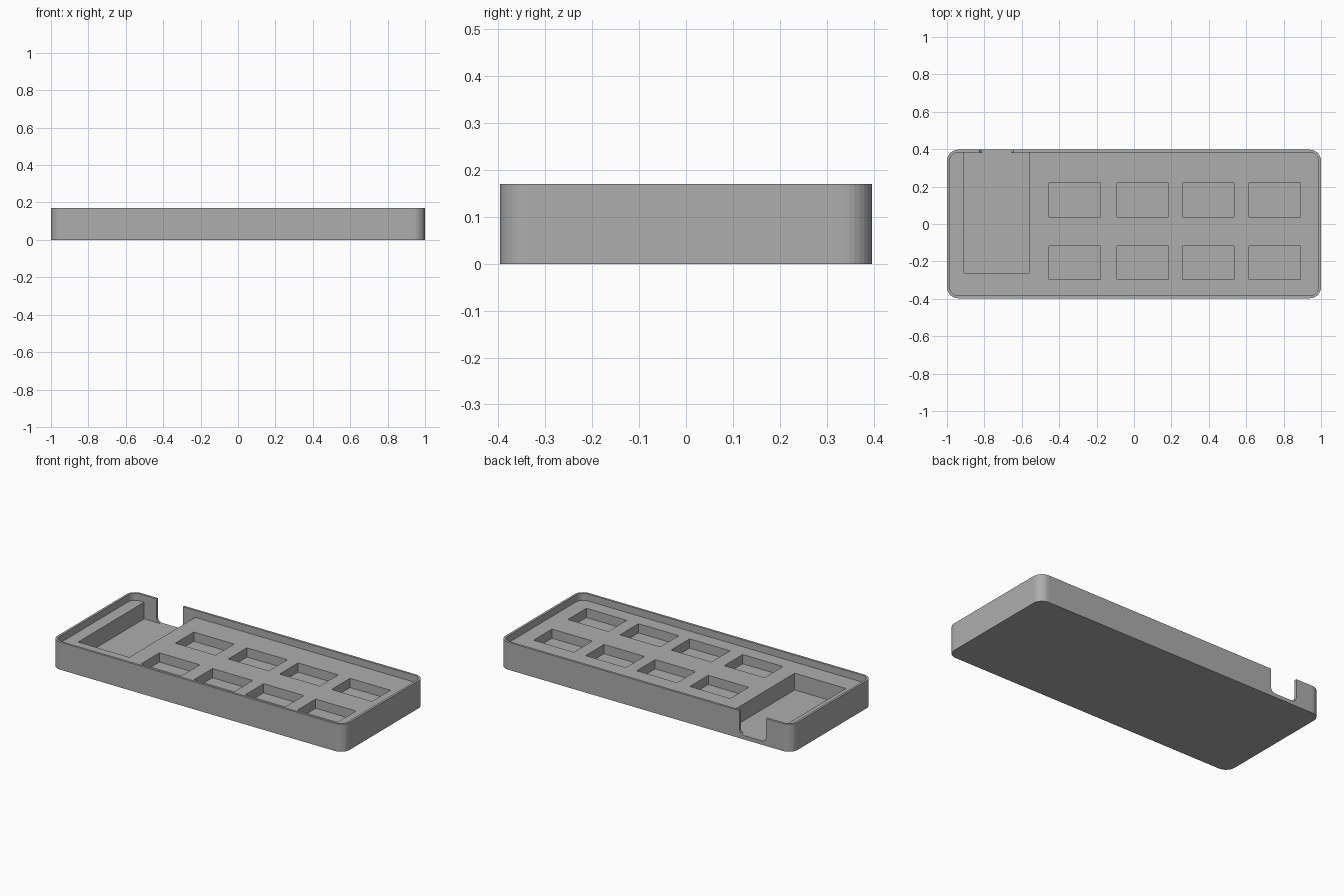
import bpy, bmesh, math

if "Cube" in bpy.data.objects:
    bpy.data.objects.remove(bpy.data.objects["Cube"])

W, D, H = 1.0, 0.397, 0.17          # half width, half depth, height
WALL, DECK, FLOOR, CELL = 0.014, 0.127, 0.024, 0.07

grey = bpy.data.materials.new("plain grey")
grey.diffuse_color = (0.42, 0.42, 0.42, 1)
grey.use_nodes = True
grey.node_tree.nodes["Principled BSDF"].inputs["Base Color"].default_value = grey.diffuse_color


def rounded(x0, x1, y0, y1, r, n=8):
    """Rounded rectangle outline, counter-clockwise."""
    pts = []
    for i, (cx, cy) in enumerate([(x1 - r, y1 - r), (x0 + r, y1 - r),
                                  (x0 + r, y0 + r), (x1 - r, y0 + r)]):
        for k in range(n + 1 if r else 1):
            a = math.pi / 2 * (i + k / n)
            pts.append((cx + r * math.cos(a), cy + r * math.sin(a)))
    return pts


def prism(name, outline, lo, hi, place=lambda u, v, w: (u, v, w)):
    """Extrude an outline between two levels."""
    bm = bmesh.new()
    face = bm.faces.new([bm.verts.new(place(u, v, lo)) for u, v in outline])
    top = bmesh.ops.extrude_face_region(bm, geom=[face])["geom"]
    for v in [g for g in top if isinstance(g, bmesh.types.BMVert)]:
        a, b = place(0, 0, lo), place(0, 0, hi)
        v.co.x += b[0] - a[0]
        v.co.y += b[1] - a[1]
        v.co.z += b[2] - a[2]
    bmesh.ops.recalc_face_normals(bm, faces=bm.faces)
    me = bpy.data.meshes.new(name)
    bm.to_mesh(me)
    bm.free()
    me.materials.append(grey)
    ob = bpy.data.objects.new(name, me)
    bpy.context.collection.objects.link(ob)
    return ob


def cut(body, cutter):
    """Subtract a helper solid, then discard it."""
    mod = body.modifiers.new("cut", 'BOOLEAN')
    mod.operation, mod.solver, mod.object = 'DIFFERENCE', 'EXACT', cutter
    bpy.context.view_layer.objects.active = body
    bpy.ops.object.modifier_apply(modifier=mod.name)
    bpy.data.objects.remove(cutter)


# Solid tray body
tray = prism("tray", rounded(-W, W, -D, D, 0.06), 0, H)

# Shallow recess that leaves a thin lip
cut(tray, prism("lip_recess", rounded(-W + WALL, W - WALL, -D + WALL, D - WALL, 0.046),
                DECK, H + 0.1))

# Large compartment on the left, reaching the back wall
cut(tray, prism("large_pocket", rounded(-0.91, -0.56, -0.262, D - WALL, 0), FLOOR, H + 0.05))

# Eight small compartments in two rows
for x in (-0.455, -0.092, 0.258, 0.614):
    for y in (-0.298, 0.038):
        cut(tray, prism("small_pocket", rounded(x, x + 0.276, y, y + 0.18, 0), CELL, H + 0.05))

# Notch with rounded lower corners through the back wall
cut(tray, prism("cable_notch", rounded(-0.825, -0.645, FLOOR, H + 0.2, 0.03),
                D - WALL - 0.02, D + 0.1, lambda u, v, w: (u, w, v)))
